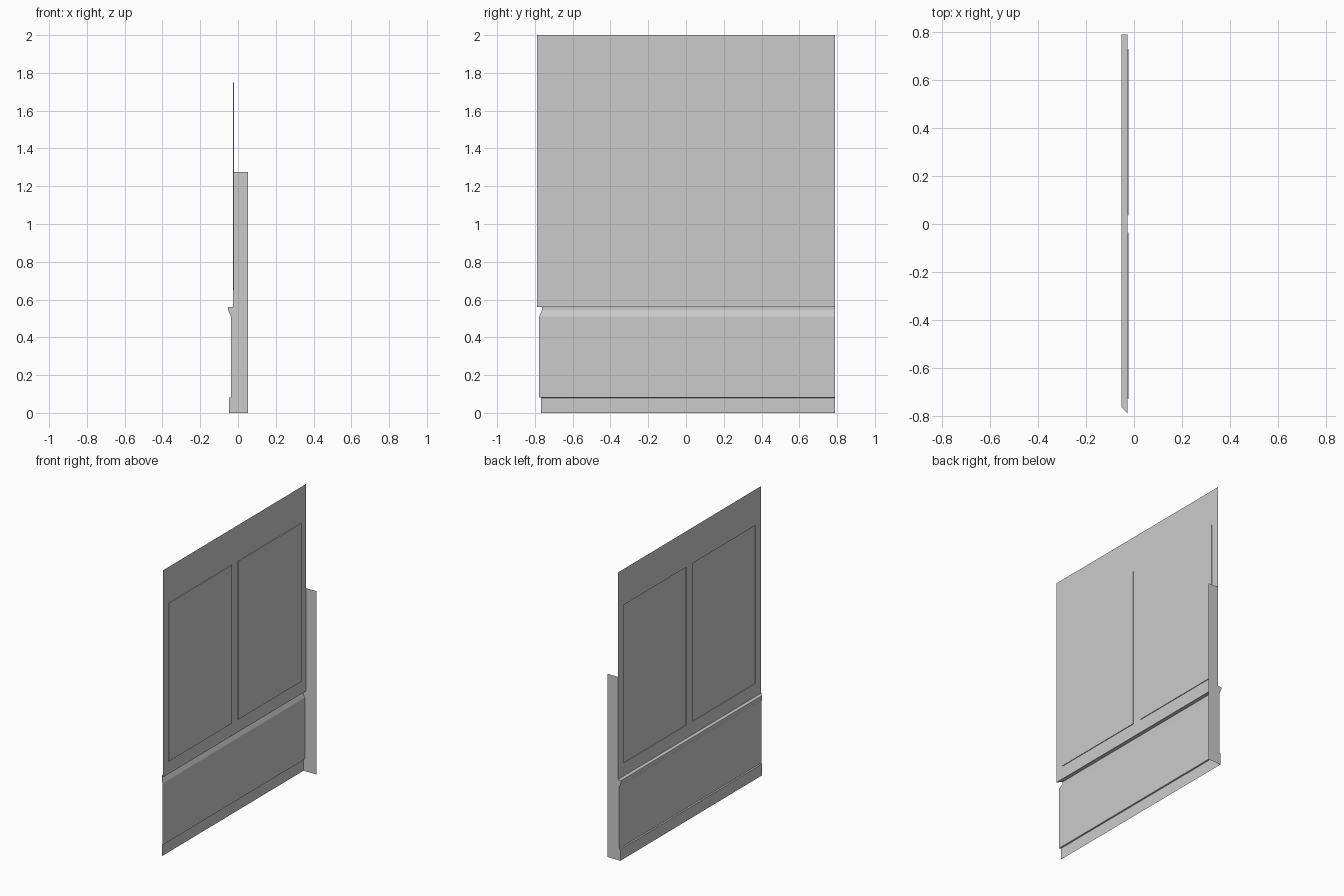
import bpy, bmesh

if "Cube" in bpy.data.objects:
    bpy.data.objects.remove(bpy.data.objects["Cube"])

HALF = 0.788          # half length along y
WALL_X = -0.027       # plane of the upper wall
PANEL_DEPTH = 0.005
LEDGE_Z = 0.56


def finish(name, bm):
    mesh = bpy.data.meshes.new(name)
    bm.to_mesh(mesh)
    bm.free()
    ob = bpy.data.objects.new(name, mesh)
    bpy.context.collection.objects.link(ob)
    return ob


# Upper wall: grid sheet whose two panel cells are pushed back
ys = [-HALF, -0.728, -0.035, 0.035, 0.728, HALF]
zs = [LEDGE_Z, 0.65, 1.75, 2.0]
bm = bmesh.new()
grid = [[bm.verts.new((WALL_X, y, z)) for z in zs] for y in ys]
panels = []
for i in range(len(ys) - 1):
    for j in range(len(zs) - 1):
        f = bm.faces.new((grid[i][j], grid[i][j + 1],
                          grid[i + 1][j + 1], grid[i + 1][j]))
        if j == 1 and i in (1, 3):
            panels.append(f)
for f in bmesh.ops.extrude_discrete_faces(bm, faces=panels)["faces"]:
    bmesh.ops.translate(bm, verts=f.verts, vec=(PANEL_DEPTH, 0, 0))
bmesh.ops.recalc_face_normals(bm, faces=bm.faces)
bm.faces.ensure_lookup_table()
if bm.faces[0].normal.x > 0:
    bmesh.ops.reverse_faces(bm, faces=bm.faces)
finish("upper_wall", bm)

# Wainscot: ledge, dado and baseboard profile (x, z), mitred at the -y end
profile = [(WALL_X, LEDGE_Z), (-0.053, LEDGE_Z), (-0.053, 0.545), (-0.038, 0.51),
           (-0.038, 0.082), (-0.047, 0.08), (-0.047, 0.0)]
bm = bmesh.new()
near = [bm.verts.new((x, -HALF + (WALL_X - x), z)) for x, z in profile]
far = [bm.verts.new((x, HALF, z)) for x, z in profile]
for k in range(len(profile) - 1):
    bm.faces.new((near[k], far[k], far[k + 1], near[k + 1]))
finish("wainscot", bm)

# End return: flat side plate that follows the wainscot profile
bm = bmesh.new()
outline = [(0.052, 0.0), (0.052, 1.275), (WALL_X, 1.275)] + profile
# split into simple strips: plate behind the wall plane, caps in front of it
bm.faces.new([bm.verts.new((x, HALF, z)) for x, z in reversed(outline)])
bmesh.ops.recalc_face_normals(bm, faces=bm.faces)
bmesh.ops.triangulate(bm, faces=bm.faces)
for f in list(bm.faces):
    if f.normal.y < 0:
        f.normal_flip()
bmesh.ops.dissolve_limit(bm, angle_limit=0.01, verts=bm.verts, edges=bm.edges)
finish("end_return", bm)
